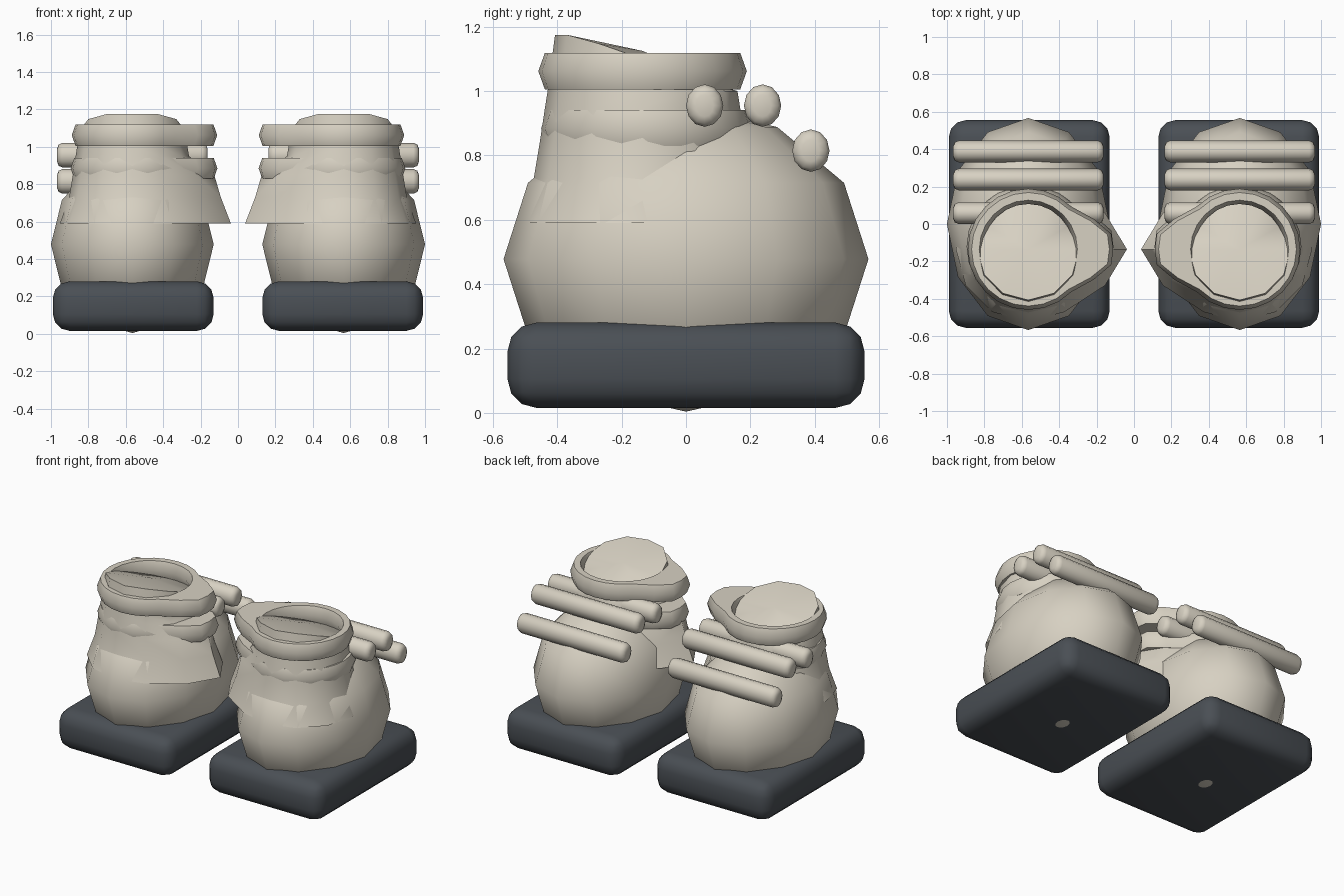
import bpy, bmesh, math
from mathutils import Matrix, Vector

if "Cube" in bpy.data.objects:
    bpy.data.objects.remove(bpy.data.objects["Cube"])


def material(name, rgb):
    m = bpy.data.materials.new(name)
    m.diffuse_color = (*rgb, 1)
    m.use_nodes = True
    m.node_tree.nodes["Principled BSDF"].inputs["Base Color"].default_value = m.diffuse_color
    return m


CREAM = material("cream fabric", (0.68, 0.635, 0.54))
SLATE = material("dark slate", (0.068, 0.078, 0.09))

CX, CY = 0.565, -0.135      # centre of the boot opening


def finish(bm, name, mat, side, angle):
    """Mirror to the requested side, fix normals, shade and link."""
    bmesh.ops.scale(bm, vec=(side, 1, 1), verts=bm.verts)
    bmesh.ops.recalc_face_normals(bm, faces=bm.faces)
    me = bpy.data.meshes.new(name)
    bm.to_mesh(me)
    bm.free()
    me.materials.append(mat)
    ob = bpy.data.objects.new(name, me)
    bpy.context.collection.objects.link(ob)
    bpy.ops.object.select_all(action='DESELECT')
    ob.select_set(True)
    bpy.context.view_layer.objects.active = ob
    bpy.ops.object.shade_smooth_by_angle(angle=math.radians(angle))


def bulge(a):
    """Weight of the inward bulge: full at the inner side, fading by 45 degrees."""
    off = abs(math.degrees(a) - 180)
    return max(0.0, min(1.0, (45 - off) / 28))


def skin(bm, loops, wrap=False):
    """Join consecutive vertex loops with quads."""
    n = len(loops[0])
    pairs = list(zip(loops, loops[1:]))
    if wrap:
        pairs.append((loops[-1], loops[0]))
    for a, b in pairs:
        for i in range(n):
            j = (i + 1) % n
            bm.faces.new((a[i], a[j], b[j], b[i]))


def sole(side):
    bm = bmesh.new()
    bmesh.ops.create_cube(bm, size=1, matrix=Matrix.Translation((0.56, 0, 0.148))
                          @ Matrix.Diagonal((0.86, 1.11, 0.265, 1)))
    bmesh.ops.bevel(bm, geom=bm.edges[:], offset=0.09, segments=3,
                    profile=0.5, affect='EDGES')
    finish(bm, "sole", SLATE, side, 50)


def foot(side):
    bm = bmesh.new()
    bmesh.ops.create_uvsphere(bm, u_segments=12, v_segments=6, radius=1,
                              matrix=Matrix.Translation((CX, 0, 0.478))
                              @ Matrix.Diagonal((0.435, 0.567, 0.474, 1)))
    finish(bm, "foot", CREAM, side, 60)


def shaft(side):
    # flared skirt rising to a slanted, capped top
    bm = bmesh.new()
    profile = [(0.59, 0.387, 0.14), (0.73, 0.338, 0.135), (0.85, 0.318, 0.12),
               (0.95, 0.303, 0), (1.0, 0.295, 0)]
    angles = [i * math.pi / 6 for i in range(12)]
    loops = []
    for z, r, push in profile:
        loops.append([bm.verts.new((CX + r * math.cos(a) - push * bulge(a),
                                    CY + r * math.sin(a), z)) for a in angles])
    r = 0.272
    loops.append([bm.verts.new((CX + r * math.cos(a), CY + r * math.sin(a),
                                min(1.175, 1.10 - 0.35 * r * math.sin(a))))
                  for a in angles])
    skin(bm, loops)
    top = bm.verts.new((CX, CY, 1.125))
    rim = loops[-1]
    for i in range(12):
        bm.faces.new((rim[i], rim[(i + 1) % 12], top))
    finish(bm, "shaft", CREAM, side, 50)


def cuff(side, name, cy, z, major, radial, height, push):
    # hexagonal-section ring whose outer edge swells toward the other boot
    bm = bmesh.new()
    loops = []
    for k in range(6):
        t = k * math.pi / 3
        r = major + radial * math.cos(t)
        shift = push if math.cos(t) > 0 else 0
        loops.append([bm.verts.new((
            CX + r * math.cos(a) - shift * bulge(a),
            cy + r * math.sin(a),
            z + height * math.sin(t) / 0.866))
            for a in (i * math.tau / 24 for i in range(24))])
    skin(bm, loops, wrap=True)
    finish(bm, name, CREAM, side, 70)


def strap(side, y, z):
    bm = bmesh.new()
    bmesh.ops.create_cone(bm, cap_ends=True, segments=12, radius1=1, radius2=1, depth=1,
                          matrix=Matrix.Translation((CX, y, z))
                          @ Matrix.Diagonal((0.805, 0.058, 0.066, 1))
                          @ Matrix.Rotation(math.pi / 2, 4, 'Y'))
    ends = [e for e in bm.edges
            if abs(e.verts[0].co.x - e.verts[1].co.x) < 1e-4]
    bmesh.ops.bevel(bm, geom=ends, offset=0.03, segments=2, profile=0.5, affect='EDGES')
    finish(bm, "strap", CREAM, side, 60)


for side in (1, -1):
    sole(side)
    foot(side)
    shaft(side)
    cuff(side, "top_cuff", CY, 1.062, 0.283, 0.041, 0.057, 0.13)
    cuff(side, "lower_cuff", -0.12, 0.885, 0.29, 0.04, 0.056, 0.125)
    for y, z in ((0.058, 0.955), (0.238, 0.955), (0.388, 0.815)):
        strap(side, y, z)
